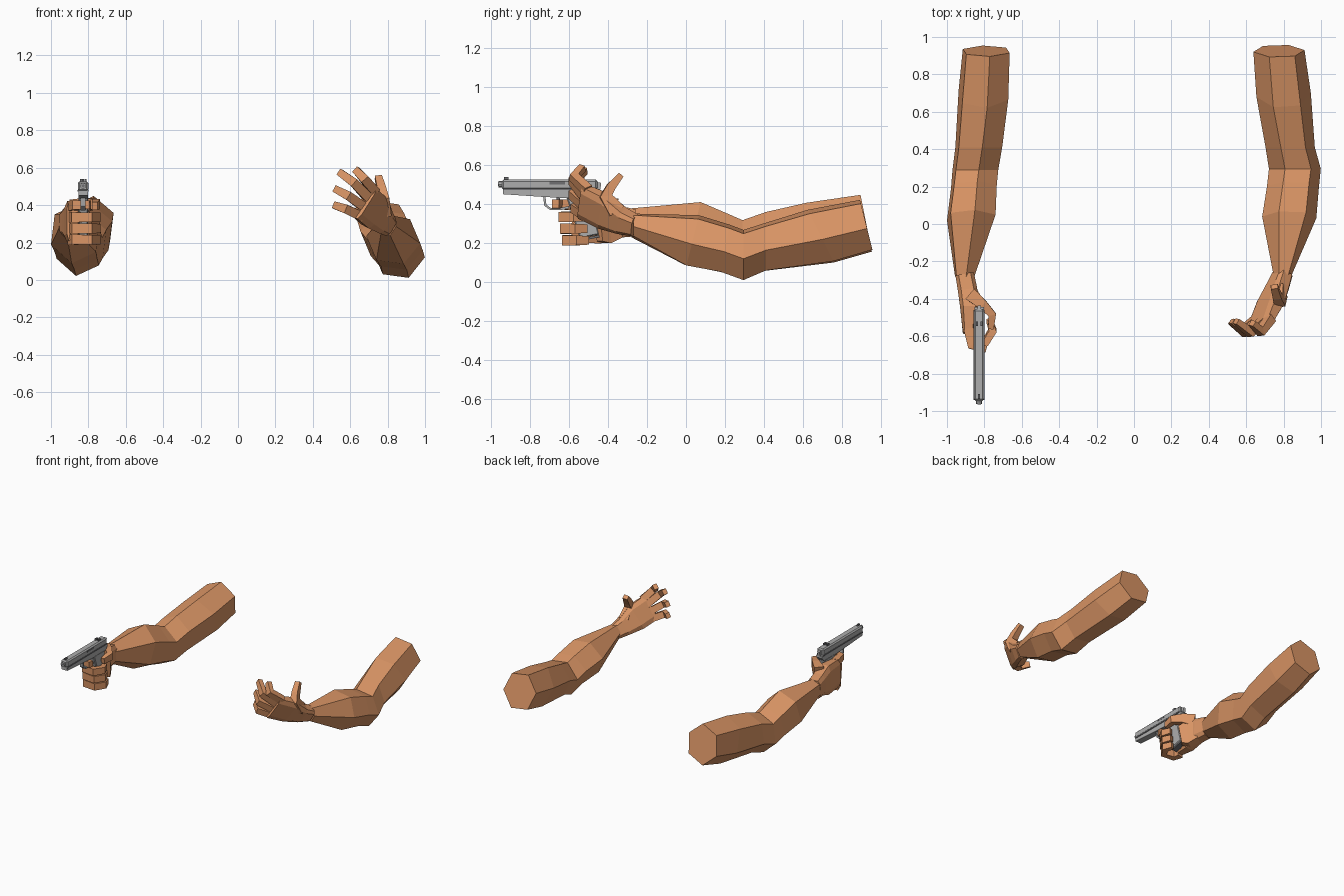
import bpy, bmesh, math
from mathutils import Vector


def material(name, rgb):
    m = bpy.data.materials.new(name)
    m.diffuse_color = (*rgb, 1)
    return m


SKIN = material("skin", (0.70, 0.30, 0.13))
METAL = material("gun metal", (0.42, 0.42, 0.42))
DARK = material("dark metal", (0.16, 0.16, 0.17))


def loft(name, rings, mat):
    """Skin a closed solid over equal-sized rings of points."""
    bm = bmesh.new()
    loops = [[bm.verts.new(p) for p in r] for r in rings]
    n = len(loops[0])
    for a, b in zip(loops, loops[1:]):
        for i in range(n):
            bm.faces.new((a[i], a[(i + 1) % n], b[(i + 1) % n], b[i]))
    bm.faces.new(loops[0])
    bm.faces.new(loops[-1])
    bmesh.ops.recalc_face_normals(bm, faces=bm.faces)
    me = bpy.data.meshes.new(name)
    bm.to_mesh(me)
    bm.free()
    me.materials.append(mat)
    ob = bpy.data.objects.new(name, me)
    bpy.context.collection.objects.link(ob)
    return ob


def arm(name, roll, rings):
    """Six-sided limb; ring = y, centre x, centre z, radius x, radius z, lean."""
    out = []
    for y, cx, cz, rx, rz, lean in rings:
        ring = []
        for k in range(6):
            a = math.radians(roll + 60 * k)
            dz = rz * math.sin(a)
            ring.append((cx + rx * math.cos(a), y + lean * dz, cz + dz))
        out.append(ring)
    loft(name, out, SKIN)


def chain(name, pts, side, halves, mat=SKIN, corner=0.0):
    """Rectangular or chamfered solid along a path; halves = (width, thickness)."""
    pts = [Vector(p) for p in pts]
    side = Vector(side).normalized()
    rings = []
    for i, p in enumerate(pts):
        t = (pts[min(i + 1, len(pts) - 1)] - pts[max(i - 1, 0)]).normalized()
        s = (side - t * side.dot(t)).normalized()
        n = t.cross(s)
        w, h = halves[i]
        if corner:
            c = 1 - corner
            shape = [(1, c), (c, 1), (-c, 1), (-1, c), (-1, -c), (-c, -1), (c, -1), (1, -c)]
        else:
            shape = [(1, 1), (-1, 1), (-1, -1), (1, -1)]
        rings.append([p + s * (w * a) + n * (h * b) for a, b in shape])
    return loft(name, rings, mat)


# Arms, shoulder end to wrist
arm("left_arm", -8, [
    (0.925, 0.775, 0.295, 0.138, 0.138, -0.25),
    (0.69, 0.80, 0.24, 0.147, 0.142, -0.5),
    (0.41, 0.835, 0.183, 0.133, 0.132, 0),
    (0.295, 0.86, 0.14, 0.14, 0.139, 0),
    (0.20, 0.85, 0.175, 0.14, 0.13, 0.2),
    (0.035, 0.83, 0.215, 0.146, 0.139, 0.25),
    (-0.27, 0.795, 0.295, 0.05, 0.062, 0)])
arm("right_arm", 22, [
    (0.925, -0.79, 0.303, 0.135, 0.147, -0.2),
    (0.69, -0.805, 0.255, 0.143, 0.155, -0.45),
    (0.41, -0.83, 0.21, 0.135, 0.152, 0),
    (0.29, -0.848, 0.17, 0.132, 0.15, 0),
    (0.20, -0.856, 0.20, 0.132, 0.147, 0.2),
    (0.035, -0.87, 0.25, 0.14, 0.163, 0.25),
    (-0.28, -0.905, 0.305, 0.056, 0.075, 0)])

# Open hand: palm
across = Vector((0.47, 0, 0.88)).normalized()
knuckle = Vector((0.675, -0.535, 0.415))
chain("open_palm", [(0.797, -0.262, 0.292), (0.77, -0.33, 0.315), (0.73, -0.42, 0.365), knuckle],
      across, [(0.052, 0.042), (0.066, 0.046), (0.095, 0.045), (0.096, 0.028)], corner=0.35)

# Open hand: fingers, from index to little
fingers = [("index", 0.075, (0.675, -0.575, 0.54), (0.632, -0.53, 0.588)),
           ("middle", 0.025, (0.62, -0.58, 0.52), (0.545, -0.52, 0.575)),
           ("ring", -0.025, (0.59, -0.58, 0.45), (0.522, -0.52, 0.485)),
           ("little", -0.073, (0.575, -0.57, 0.38), (0.518, -0.52, 0.398))]
for label, off, mid, tip in fingers:
    chain("open_" + label + "_finger", [knuckle + across * off + Vector((0.02, 0.03, -0.01)), mid, tip],
          across, [(0.025, 0.024), (0.024, 0.023), (0.019, 0.016)])
chain("open_thumb", [(0.775, -0.36, 0.36), (0.775, -0.415, 0.44), (0.765, -0.385, 0.49), (0.75, -0.335, 0.55)],
      (1, 0.2, 0.2), [(0.035, 0.045), (0.028, 0.032), (0.023, 0.023), (0.019, 0.015)])

# Gripping hand: palm, web and thumb
chain("grip_palm", [(-0.905, -0.27, 0.305), (-0.89, -0.35, 0.31), (-0.88, -0.44, 0.31), (-0.885, -0.585, 0.315)],
      (0, 0, 1), [(0.07, 0.05), (0.082, 0.052), (0.112, 0.05), (0.105, 0.03)], corner=0.35)
chain("grip_heel", [(-0.88, -0.34, 0.29), (-0.845, -0.41, 0.29), (-0.80, -0.45, 0.28)],
      (0, 0, 1), [(0.06, 0.03), (0.09, 0.035), (0.07, 0.02)])
chain("grip_thumb", [(-0.87, -0.38, 0.385), (-0.805, -0.435, 0.405), (-0.758, -0.485, 0.405), (-0.765, -0.56, 0.395)],
      (0, 0, 1), [(0.045, 0.035), (0.034, 0.026), (0.027, 0.021), (0.021, 0.015)])

# Gripping hand: three wrapped fingers and the trigger finger
for label, z, d in (("middle", 0.335, 0.0), ("ring", 0.275, 0.008), ("little", 0.215, 0.016)):
    chain("grip_" + label + "_finger",
          [(-0.885, -0.55, z), (-0.872, -0.62 + d, z), (-0.79, -0.632 + d, z),
           (-0.755, -0.575 + d, z), (-0.775, -0.52 + d, z)],
          (0, 0, 1), [(0.027, 0.026), (0.027, 0.026), (0.026, 0.023), (0.025, 0.021), (0.022, 0.016)])
chain("trigger_finger", [(-0.885, -0.56, 0.395), (-0.868, -0.65, 0.40), (-0.79, -0.67, 0.402)],
      (0, 0, 1), [(0.027, 0.026), (0.025, 0.023), (0.022, 0.018)])

# Pistol parts are side profiles in (y, z), extruded about the pistol's centre
GX = -0.828


def slab(name, profile, half, mat, bevel=0.0, x=GX):
    ob = loft(name, [[(x + s * half, y, z) for y, z in profile] for s in (-1, 1)], mat)
    if bevel:
        b = ob.modifiers.new("bevel", "BEVEL")
        b.width, b.segments = bevel, 1
    return ob


def box(name, y0, y1, z0, z1, half, mat, bevel=0.0, x=GX):
    return slab(name, [(y0, z0), (y1, z0), (y1, z1), (y0, z1)], half, mat, bevel, x)


box("slide", -0.945, -0.455, 0.475, 0.527, 0.028, METAL, 0.009)
slab("frame", [(-0.94, 0.452), (-0.73, 0.438), (-0.62, 0.432), (-0.47, 0.432),
               (-0.445, 0.46), (-0.445, 0.478), (-0.94, 0.478)], 0.025, METAL)
for s in (-1, 1):
    box("slide_seam", -0.94, -0.46, 0.473, 0.481, 0.002, DARK, x=GX + s * 0.0275)
box("ejection_port", -0.70, -0.62, 0.503, 0.518, 0.002, DARK, x=GX + 0.027)

# Muzzle, sights and hammer
muzzle = [[(GX + 0.016 * math.cos(k * math.pi / 4), y, 0.503 + 0.016 * math.sin(k * math.pi / 4))
           for k in range(8)] for y in (-0.962, -0.93)]
loft("muzzle", muzzle, METAL)
loft("bore", [[(GX + 0.009 * math.cos(k * math.pi / 4), y, 0.503 + 0.009 * math.sin(k * math.pi / 4))
               for k in range(8)] for y in (-0.964, -0.96)], DARK)
box("front_sight", -0.935, -0.91, 0.525, 0.54, 0.005, DARK)
for s in (-1, 1):
    box("rear_sight", -0.545, -0.52, 0.525, 0.54, 0.006, DARK, x=GX + s * 0.012)
slab("hammer", [(-0.465, 0.47), (-0.44, 0.475), (-0.435, 0.51), (-0.46, 0.515)], 0.01, METAL)

# Trigger guard, trigger, grip and magazine base
chain("trigger_guard", [(GX, -0.728, 0.445), (GX, -0.722, 0.395), (GX, -0.695, 0.376),
                        (GX, -0.645, 0.376), (GX, -0.60, 0.385)], (1, 0, 0), [(0.013, 0.006)] * 5, METAL)
slab("trigger", [(-0.665, 0.44), (-0.645, 0.44), (-0.65, 0.395), (-0.662, 0.392)], 0.007, DARK)
slab("grip", [(-0.615, 0.44), (-0.475, 0.44), (-0.485, 0.40), (-0.445, 0.245), (-0.545, 0.225)],
     0.026, METAL, 0.006)
slab("magazine_base", [(-0.55, 0.222), (-0.442, 0.244), (-0.44, 0.232), (-0.548, 0.21)], 0.022, DARK)
